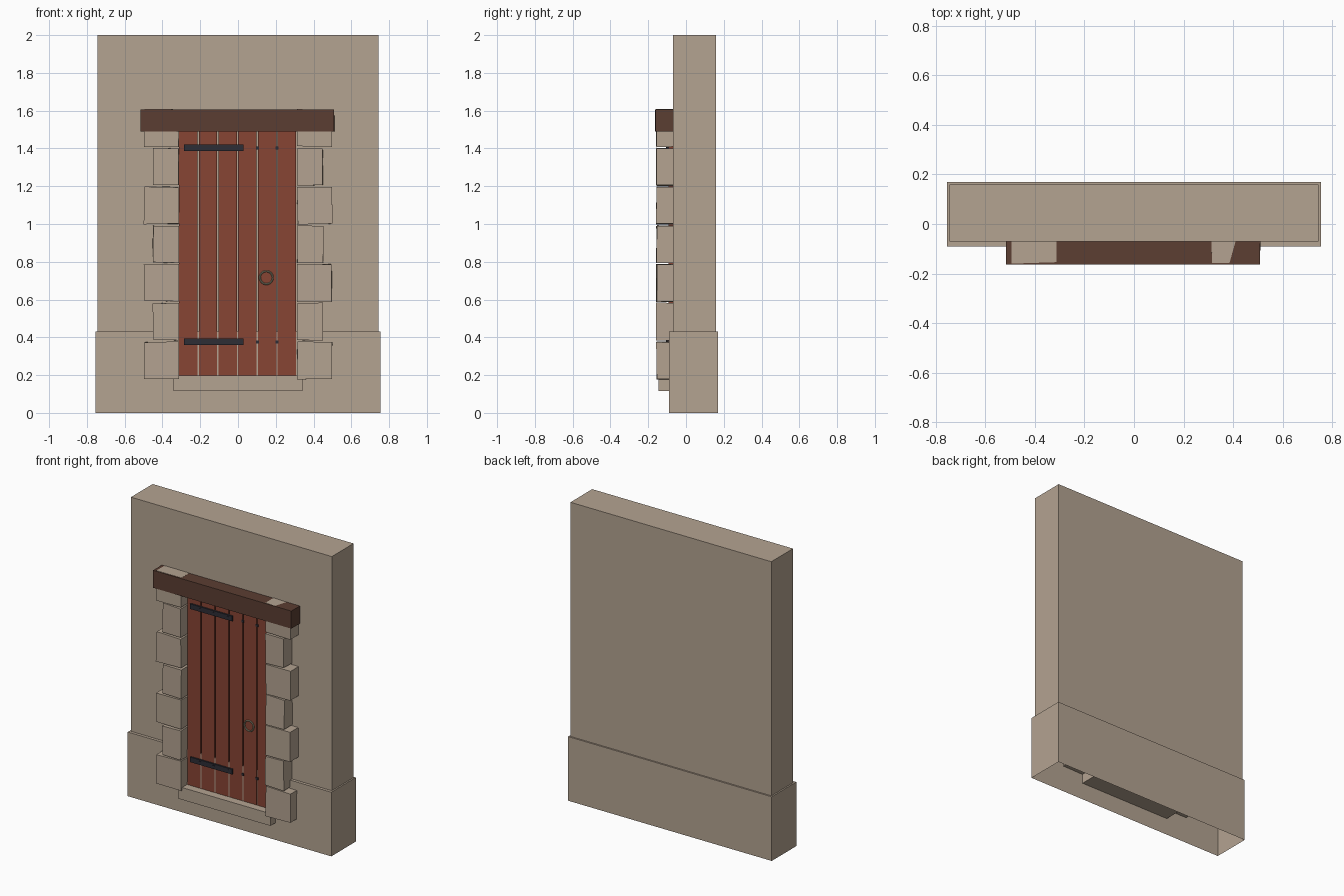
import bpy, bmesh, math, random
from mathutils import Vector

random.seed(4)
cube = bpy.data.objects.get("Cube")
if cube:
    bpy.data.objects.remove(cube, do_unlink=True)


def material(name, rgb):
    m = bpy.data.materials.new(name)
    m.use_nodes = True
    m.diffuse_color = (*rgb, 1)
    m.node_tree.nodes["Principled BSDF"].inputs["Base Color"].default_value = (*rgb, 1)
    return m


STONE = material("pale_stone", (0.456, 0.367, 0.283))
PLANK = material("red_wood", (0.245, 0.058, 0.033))
BEAM = material("dark_wood", (0.105, 0.048, 0.032))
IRON = material("dark_iron", (0.026, 0.026, 0.036))
RING = material("old_brass", (0.30, 0.28, 0.19))


def box(name, xs, ys, zs, mat, jitter=0.0, open_bottom=False):
    """Box between pairs of limits, optionally uneven or without its bottom."""
    bm = bmesh.new()
    bmesh.ops.create_cube(bm, size=1)
    for v in bm.verts:
        v.co = Vector([lim[0] if c < 0 else lim[1] for c, lim in zip(v.co, (xs, ys, zs))])
        v.co += Vector([random.uniform(-jitter, jitter) for _ in range(3)])
    if open_bottom:
        bm.normal_update()
        down = [f for f in bm.faces if f.normal.z < -0.9]
        bmesh.ops.delete(bm, geom=down, context='FACES_ONLY')
    mesh = bpy.data.meshes.new(name)
    bm.to_mesh(mesh)
    bm.free()
    mesh.materials.append(mat)
    obj = bpy.data.objects.new(name, mesh)
    bpy.context.collection.objects.link(obj)
    return obj


# Hollow wall standing on a slightly wider, hollow plinth
box("wall", (-0.745, 0.745), (-0.07, 0.16), (0.43, 2.0), STONE, open_bottom=True)
box("plinth", (-0.755, 0.755), (-0.09, 0.17), (0.0, 0.43), STONE, open_bottom=True)

# Door step
box("door_step", (-0.342, 0.342), (-0.145, 0.08), (0.115, 0.197), STONE)

# Alternating long and short stones on both sides of the door
for side, label in ((1, "left"), (-1, "right")):
    for i in range(7):
        outer = 0.497 if i % 2 == 0 else 0.45
        low = 0.18 + i * 0.205
        xs = sorted((side * 0.314, side * outer))
        box(f"{label}_jamb_stone_{i + 1}", xs, (-0.157, 0.03),
            (low, low + 0.196), STONE, jitter=0.003)

# Wooden lintel, its top level with the uppermost stones
box("lintel", (-0.515, 0.509), (-0.164, -0.03), (1.488, 1.605), BEAM, jitter=0.002)

# Door planks with narrow gaps
PITCH, START = 0.1043, -0.315
for i in range(6):
    x = START + i * PITCH
    box(f"door_plank_{i + 1}", (x + 0.003, x + PITCH - 0.004), (-0.0915, -0.04),
        (0.195, 1.5), PLANK)

# Strap hinges with studs over the plank gaps
for z, label in ((1.403, "upper"), (0.376, "lower")):
    box(f"{label}_hinge_strap", (-0.285, 0.028), (-0.102, -0.085),
        (z - 0.017, z + 0.017), IRON)
    for i in range(1, 6):
        x = START + i * PITCH
        front = -0.105 if i < 4 else -0.097
        box(f"{label}_stud_{i}", (x - 0.008, x + 0.008), (front, -0.085),
            (z - 0.008, z + 0.008), IRON)

# Ring handle
bpy.ops.mesh.primitive_torus_add(major_radius=0.034, minor_radius=0.005,
                                 major_segments=24, minor_segments=8,
                                 location=(0.15, -0.098, 0.716),
                                 rotation=(math.pi / 2, 0, 0))
ring = bpy.context.object
ring.name = "ring_handle"
ring.data.materials.append(RING)
bpy.ops.object.shade_smooth_by_angle()
